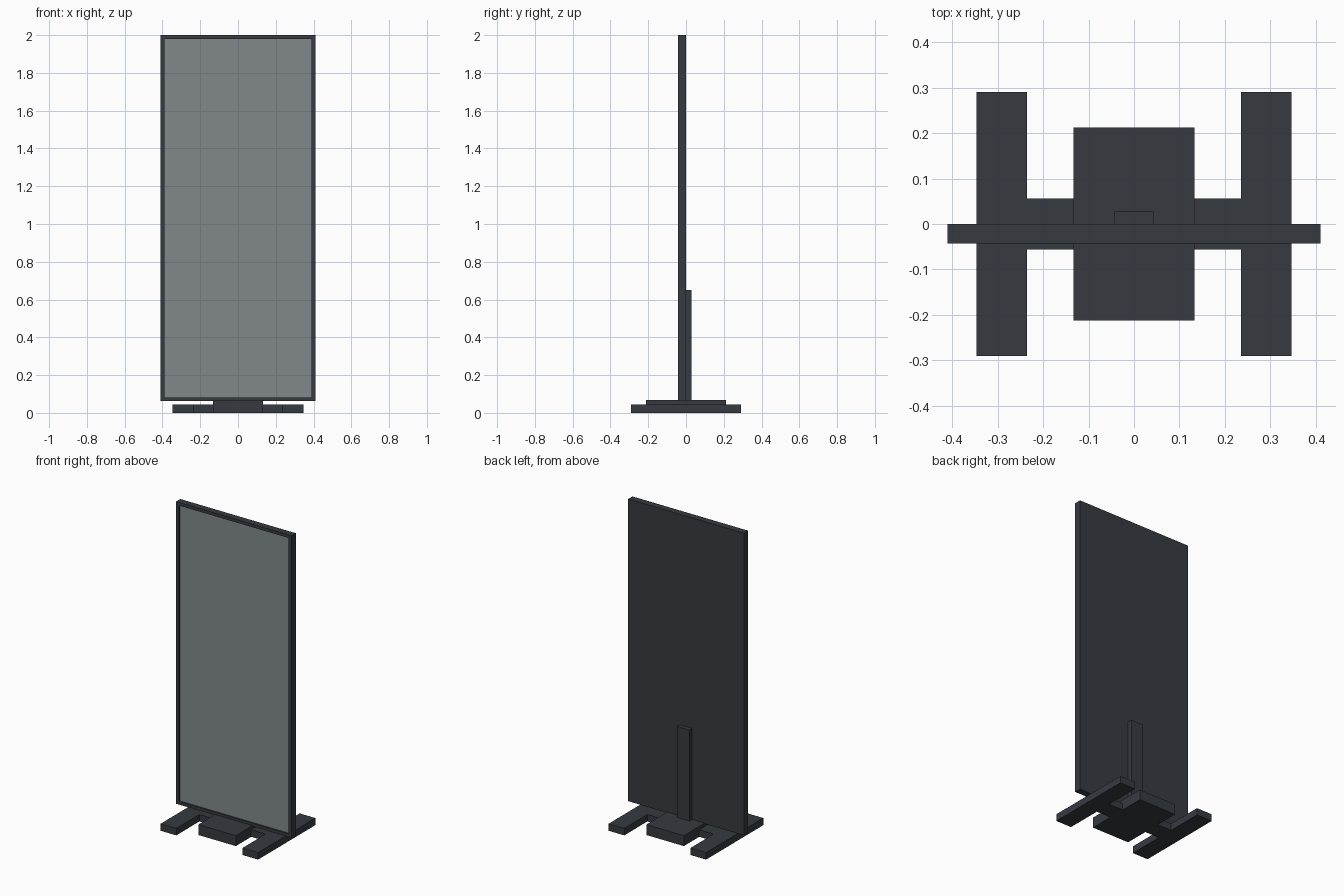
import bpy, bmesh

cube = bpy.data.objects.get("Cube")
if cube:
    bpy.data.objects.remove(cube, do_unlink=True)


def material(name, rgb):
    mat = bpy.data.materials.new(name)
    mat.use_nodes = True
    mat.diffuse_color = (*rgb, 1)
    mat.node_tree.nodes["Principled BSDF"].inputs["Base Color"].default_value = (*rgb, 1)
    return mat


dark = material("charcoal_metal", (0.037, 0.043, 0.053))
grey = material("grey_screen", (0.22, 0.25, 0.26))


def finish(name, bm, *mats):
    bmesh.ops.recalc_face_normals(bm, faces=bm.faces)
    mesh = bpy.data.meshes.new(name)
    bm.to_mesh(mesh)
    bm.free()
    for mat in mats:
        mesh.materials.append(mat)
    obj = bpy.data.objects.new(name, mesh)
    bpy.context.collection.objects.link(obj)
    return obj


def box(x, y, z):
    """Box from (low, high) pairs on each axis."""
    bm = bmesh.new()
    bmesh.ops.create_cube(bm, size=1)
    for v in bm.verts:
        v.co = [lo + (c + 0.5) * (hi - lo) for c, (lo, hi) in zip(v.co, (x, y, z))]
    return bm


# Display panel: front face inset for the border, then sunk for the screen
bm = box((-0.41, 0.41), (-0.043, 0), (0.062, 2))
bm.normal_update()
front = min(bm.faces, key=lambda f: f.calc_center_median().y)
bmesh.ops.inset_region(bm, faces=[front], thickness=0.028)
rim = bmesh.ops.extrude_face_region(bm, geom=[front])
screen = next(g for g in rim["geom"] if isinstance(g, bmesh.types.BMFace))
bmesh.ops.translate(bm, verts=screen.verts, vec=(0, 0.01, 0))
if front.is_valid:
    bmesh.ops.delete(bm, geom=[front], context="FACES_ONLY")
screen.material_index = 1
finish("display_panel", bm, dark, grey)

# H-shaped foot: one quarter outline mirrored round and extruded upwards
quarter = [(0.235, 0.056), (0.235, 0.29), (0.346, 0.29)]
outline = (quarter
           + [(x, -y) for x, y in reversed(quarter)]
           + [(-x, -y) for x, y in quarter]
           + [(-x, y) for x, y in reversed(quarter)])
bm = bmesh.new()
base = bm.faces.new([bm.verts.new((x, y, 0)) for x, y in outline])
top = bmesh.ops.extrude_face_region(bm, geom=[base], use_keep_orig=True)
bmesh.ops.translate(bm, vec=(0, 0, 0.045),
                    verts=[g for g in top["geom"] if isinstance(g, bmesh.types.BMVert)])
finish("foot_frame", bm, dark)

# Centre plate and rear support post
finish("centre_plate", box((-0.133, 0.133), (-0.212, 0.212), (0, 0.067)), dark)
finish("rear_post", box((-0.044, 0.044), (0, 0.028), (0.06, 0.65)), dark)
